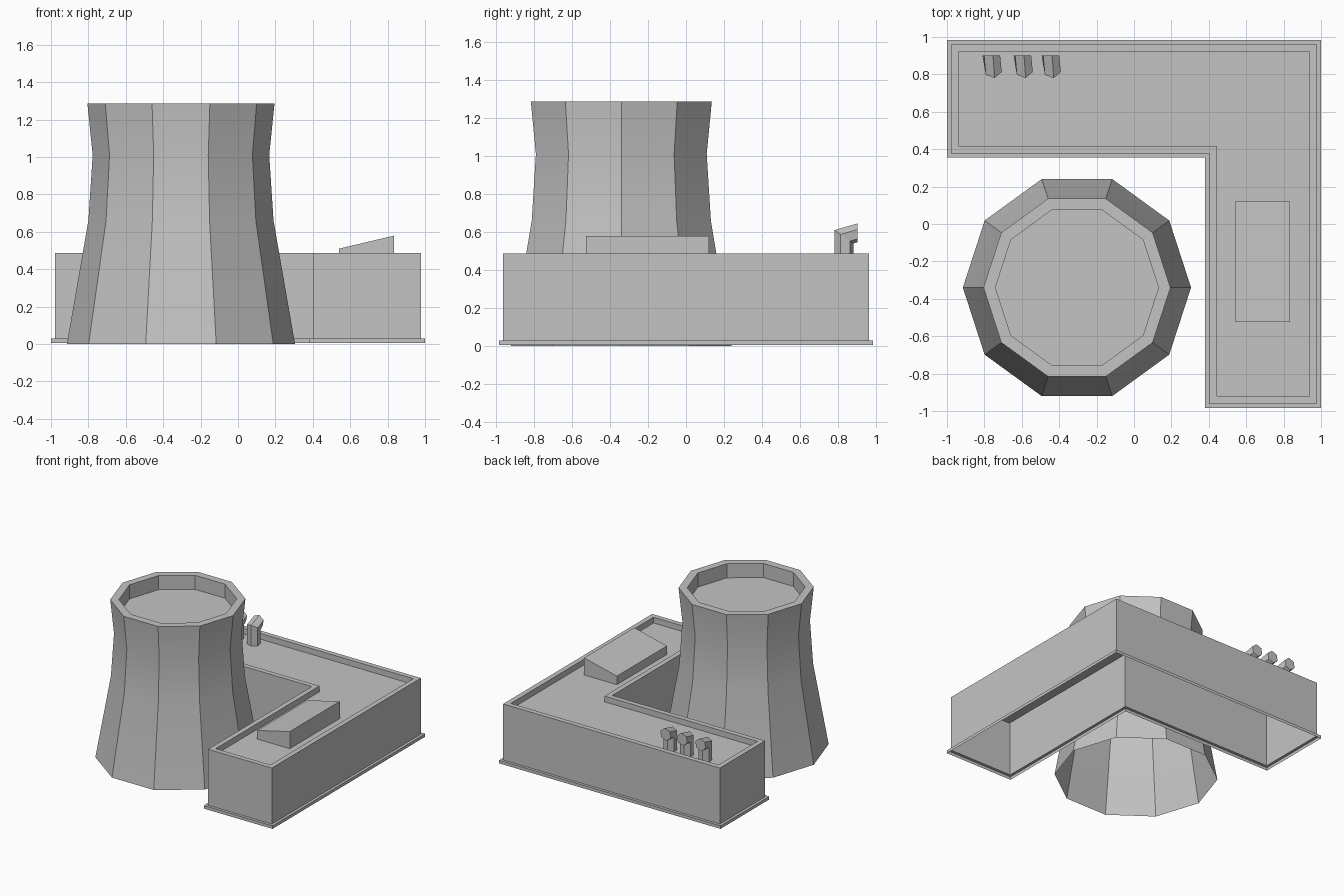
import bpy, bmesh, math
from math import cos, sin, radians

if "Cube" in bpy.data.objects:
    bpy.data.objects.remove(bpy.data.objects["Cube"])

GREY = (0.55, 0.55, 0.55, 1)
concrete = bpy.data.materials.new("concrete_grey")
concrete.use_nodes = True
concrete.diffuse_color = GREY
concrete.node_tree.nodes["Principled BSDF"].inputs["Base Color"].default_value = GREY


def loft(name, rings):
    """Join rings of points, listed counter-clockwise from the bottom up, and cap the last."""
    bm = bmesh.new()
    loops = [[bm.verts.new(p) for p in ring] for ring in rings]
    for low, high in zip(loops, loops[1:]):
        n = len(low)
        for i in range(n):
            j = (i + 1) % n
            bm.faces.new((low[i], low[j], high[j], high[i]))
    bm.faces.new(loops[-1])
    mesh = bpy.data.meshes.new(name)
    bm.to_mesh(mesh)
    bm.free()
    mesh.materials.append(concrete)
    obj = bpy.data.objects.new(name, mesh)
    bpy.context.collection.objects.link(obj)
    return obj


def polygon(cx, cy, radius, z, sides, start=0):
    angles = [start + math.tau * i / sides for i in range(sides)]
    return [(cx + radius * cos(a), cy + radius * sin(a), z) for a in angles]


def l_outline(d, z):
    """L-shaped footprint, inset by d."""
    west, east, south, north = -1 + d, 1 - d, -0.983 + d, 0.983 - d
    notch_x, notch_y = 0.38 + d, 0.355 + d
    return [(west, notch_y, z), (notch_x, notch_y, z), (notch_x, south, z),
            (east, south, z), (east, north, z), (west, north, z)]


# Ten-sided cooling tower with a recessed top, open underneath
tower_profile = [(0.61, 0), (0.495, 0.66), (0.472, 1.01), (0.5, 1.285),
                 (0.436, 1.285), (0.436, 1.17)]
tower = loft("cooling_tower",
             [polygon(-0.305, -0.34, r, z, 10) for r, z in tower_profile])
bpy.ops.object.select_all(action="DESELECT")
tower.select_set(True)
bpy.context.view_layer.objects.active = tower
bpy.ops.object.shade_smooth_by_angle(angle=radians(30))

# L-shaped building: plinth, walls, parapet and sunken roof
ROOF = 0.44
building_profile = [(0, 0.005), (0, 0.03), (0.022, 0.03), (0.022, 0.487),
                    (0.063, 0.487), (0.063, ROOF)]
loft("building", [l_outline(d, z) for d, z in building_profile])

# Sloped roof housing
plan = [(0.54, -0.525), (0.835, -0.525), (0.835, 0.12), (0.54, 0.12)]
loft("roof_housing", [[(x, y, ROOF) for x, y in plan],
                      [(x, y, 0.58 if x > 0.6 else 0.51) for x, y in plan]])

# Three bent vent pipes opening towards the back
VENT_Y, MOUTH_Y = 0.83, 0.902
for number, vent_x in enumerate((-0.754, -0.588, -0.438), 1):
    base = polygon(vent_x, VENT_Y, 0.05, ROOF, 6, radians(-80))
    elbow = [(x, y, 0.575 - 0.71 * (y - VENT_Y)) for x, y, z in base]
    mouth = [(x - 0.009, MOUTH_Y, z + 0.29 * (MOUTH_Y - y)) for x, y, z in elbow]
    loft(f"vent_pipe_{number}", [base, elbow, mouth])
